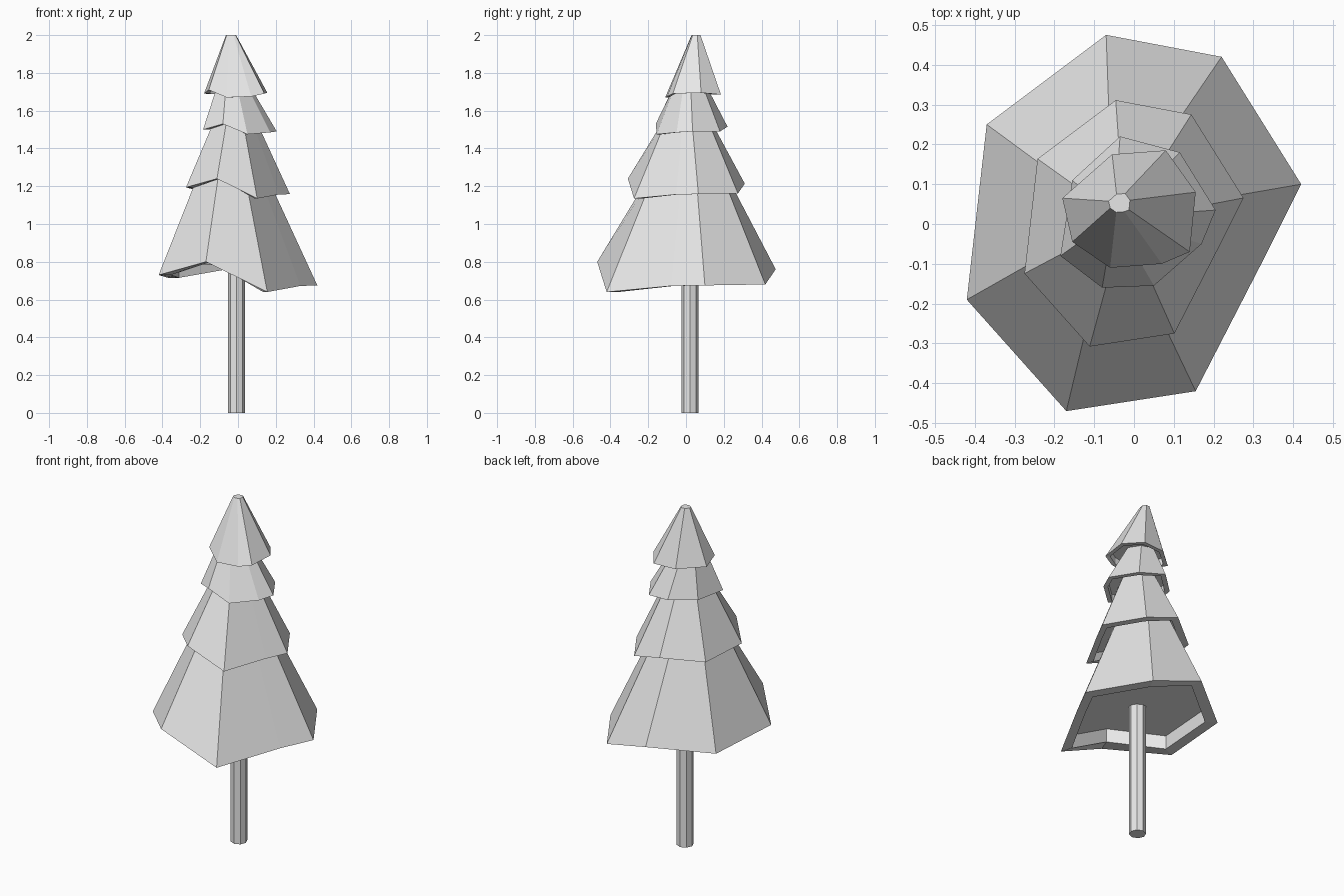
import bpy
import bmesh
from mathutils import Vector

cube = bpy.data.objects.get("Cube")
if cube:
    bpy.data.objects.remove(cube, do_unlink=True)

# One plain grey for the whole tree
grey = bpy.data.materials.new("plain_grey")
grey.use_nodes = True
grey.diffuse_color = (0.8, 0.8, 0.8, 1)
grey.node_tree.nodes["Principled BSDF"].inputs["Base Color"].default_value = grey.diffuse_color


def loft(name, rings):
    """Skin a stack of equal-length rings and close both ends."""
    bm = bmesh.new()
    loops = [[bm.verts.new(p) for p in ring] for ring in rings]
    for low, high in zip(loops, loops[1:]):
        for i in range(len(low)):
            j = (i + 1) % len(low)
            bm.faces.new((low[i], low[j], high[j], high[i]))
    bm.faces.new(loops[0])
    bm.faces.new(loops[-1])
    bmesh.ops.recalc_face_normals(bm, faces=bm.faces)
    mesh = bpy.data.meshes.new(name)
    bm.to_mesh(mesh)
    bm.free()
    mesh.materials.append(grey)
    obj = bpy.data.objects.new(name, mesh)
    bpy.context.collection.objects.link(obj)
    return obj


def branch_tier(name, skirt, taper, shift, top, recess):
    """Leaning cone with an uneven hem and a hollow underside."""
    skirt = [Vector(p) for p in skirt]
    centre = sum(skirt, Vector()) / len(skirt)
    crown = [(p.x * taper + shift[0], p.y * taper + shift[1], top) for p in skirt]
    rim = [Vector((*centre.xy.lerp(p.xy, 0.85), p.z)) for p in skirt]
    hollow = [p + Vector((0, 0, recess)) for p in rim]
    return loft(name, [crown, skirt, rim, hollow])


# Uneven hems of the tiers
wide_hem = [(-.07, .475, .76), (.22, .42, .68), (.42, .1, .675), (.33, -.08, .672),
            (.155, -.42, .64), (-.17, -.47, .8), (-.42, -.19, .73), (-.37, .25, .715)]
middle_hem = [(x * .655, y * .655, z * .655 + .716) for x, y, z in wide_hem]
upper_hem = [(-.035, .22, 1.515), (.115, .18, 1.49), (.205, .035, 1.49), (.17, -.05, 1.485),
             (.05, -.155, 1.475), (-.08, -.16, 1.53), (-.185, -.08, 1.5), (-.155, .11, 1.505)]
tip_hem = [(-.055, .175, 1.685), (.08, .185, 1.685), (.155, .08, 1.695), (.14, -.07, 1.69),
           (.07, -.1, 1.675), (-.06, -.11, 1.67), (-.155, -.045, 1.71), (-.18, .065, 1.69)]

branch_tier("bottom_branches", wide_hem, .44, (-.03, .01), 1.25, .08)
branch_tier("middle_branches", middle_hem, .4, (-.015, .005), 1.55, .05)
branch_tier("upper_branches", upper_hem, .4, (-.03, .01), 1.75, .04)
branch_tier("treetop", tip_hem, .16, (-.035, .047), 2, .04)

# Straight eight-sided trunk
bpy.ops.mesh.primitive_cylinder_add(vertices=8, radius=.045, depth=.85,
                                    location=(-.008, .02, .425))
trunk = bpy.context.object
trunk.name = "trunk"
trunk.data.materials.append(grey)
